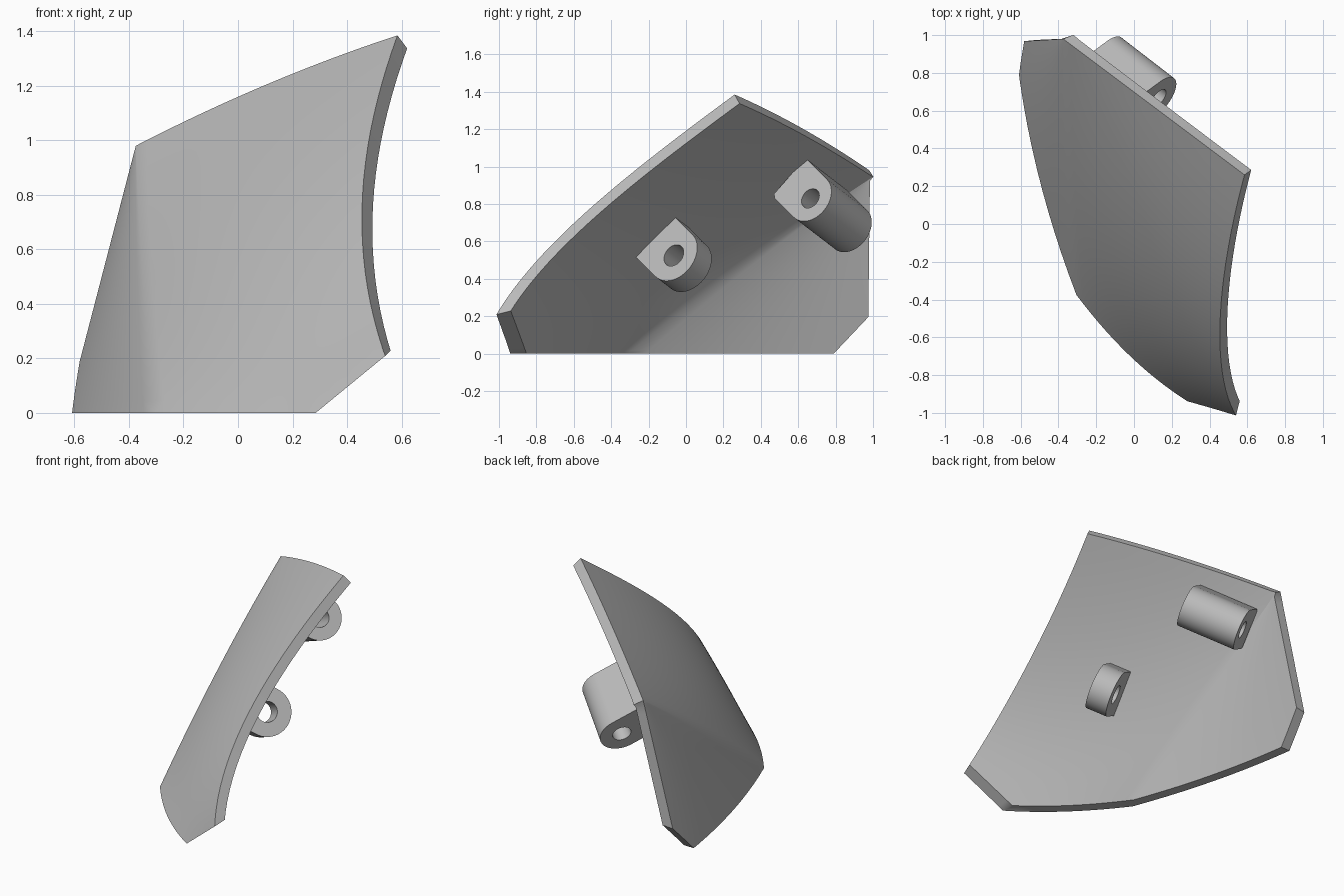
import bpy, bmesh, math
from mathutils import Vector

cube = bpy.data.objects.get("Cube")
if cube:
    bpy.data.objects.remove(cube, do_unlink=True)

grey = bpy.data.materials.new("plain_grey")
grey.use_nodes = True
grey.diffuse_color = (0.5, 0.5, 0.5, 1)
grey.node_tree.nodes["Principled BSDF"].inputs["Base Color"].default_value = (0.5, 0.5, 0.5, 1)


def add_object(name, bm):
    mesh = bpy.data.meshes.new(name)
    bm.to_mesh(mesh)
    bm.free()
    mesh.materials.append(grey)
    obj = bpy.data.objects.new(name, mesh)
    bpy.context.collection.objects.link(obj)
    bpy.ops.object.select_all(action="DESELECT")
    obj.select_set(True)
    bpy.context.view_layer.objects.active = obj
    return obj


def curve(*points):
    """Smooth curve through evenly spaced points."""
    pts = [Vector(p) for p in points]
    n = len(pts) - 1

    def at(u):
        total = Vector()
        for i, p in enumerate(pts):
            weight = 1.0
            for j in range(n + 1):
                if j != i:
                    weight *= (u * n - j) / (i - j)
            total += p * weight
        return total
    return at


def patch(bm, left, right, low, high, rows, cols):
    """Surface blended between four edge curves, run a little below the floor."""
    a, b, c, d = low(0), low(1), high(0), high(1)
    grid = []
    for i in range(-3, rows + 1):
        s = i / rows
        row = []
        for j in range(cols + 1):
            t = j / cols
            p = left(s) * (1 - t) + right(s) * t + low(t) * (1 - s) + high(t) * s
            p -= (a * (1 - t) + b * t) * (1 - s) + (c * (1 - t) + d * t) * s
            row.append(bm.verts.new(p))
        grid.append(row)
    for r0, r1 in zip(grid, grid[1:]):
        for j in range(cols):
            bm.faces.new((r0[j], r0[j + 1], r1[j + 1], r1[j]))


# Curved panel: a broad face and a side face meeting at a fold
fold_foot, fold_top = (-0.305, -0.375, 0), (-0.375, 0.98, 0.98)
front_foot, peak, back_foot = (0.63, -1.11, 0), (0.585, 0.26, 1.385), (-0.63, 0.965, 0)
fold = curve(fold_foot, (-0.35, 0.30, 0.515), fold_top)
free_edge = curve(front_foot, (0.475, -0.83, 0.46), (0.468, -0.345, 0.92), peak)
front_base = curve(fold_foot, (0.007, -0.725, 0), (0.318, -0.96, 0), front_foot)
top_edge = curve(fold_top, (0.105, 0.62, 1.205), peak)
side_base = curve(fold_foot, (-0.515, 0.295, 0), back_foot)

bm = bmesh.new()
patch(bm, fold, free_edge, front_base, top_edge, 24, 24)
patch(bm, fold, curve(back_foot, fold_top), side_base, curve(fold_top, fold_top), 24, 12)
bmesh.ops.remove_doubles(bm, verts=bm.verts, dist=0.0005)
bmesh.ops.recalc_face_normals(bm, faces=bm.faces)
bm.faces.ensure_lookup_table()
if bm.faces[0].normal.dot(Vector((-0.7, -0.5, 0.5))) < 0:
    bmesh.ops.reverse_faces(bm, faces=bm.faces)
panel = add_object("curved_panel", bm)
shell = panel.modifiers.new("thickness", "SOLIDIFY")
shell.thickness = 0.065
shell.offset = -1
shell.use_even_offset = True
bpy.ops.object.modifier_apply(modifier=shell.name)

# Trim the panel flat at the floor and across its two lower corners
bm = bmesh.new()
bm.from_mesh(panel.data)
for point, outward in (((0, 0, 0), (0, 0, -1)),
                       ((0.285, -0.94, 0), (0.64, 0.03, -0.77)),
                       ((-0.62, 0.79, 0), (0, 0.73, -0.69))):
    bmesh.ops.bisect_plane(bm, geom=bm.verts[:] + bm.edges[:] + bm.faces[:], dist=1e-5,
                           plane_co=point, plane_no=outward, clear_outer=True)
    bmesh.ops.holes_fill(bm, edges=[e for e in bm.edges if e.is_boundary], sides=0)
bmesh.ops.recalc_face_normals(bm, faces=bm.faces)
bm.to_mesh(panel.data)
bm.free()
bpy.ops.object.shade_smooth_by_angle(angle=math.radians(42))

# Pierced lugs on the inner side, sharing one axis direction
axis = Vector((0.718, -0.553, 0.424)).normalized()
inward = Vector((0.69, 0.51, -0.51))
inward = (inward - axis * inward.dot(axis)).normalized()
across = axis.cross(inward)


def lug(name, centre, radius, bore, length, reach):
    bm = bmesh.new()
    sides = 64
    rings = []
    for back in (0, length):
        for hole in (False, True):
            ring = []
            for k in range(sides):
                ang = math.tau * k / sides
                c, s = math.cos(ang), math.sin(ang)
                size = radius
                if hole:
                    size = bore
                elif s < 0:
                    size = min(radius / max(abs(c), 1e-6), reach / -s)
                ring.append(bm.verts.new(Vector(centre) - axis * back
                                         + (across * c + inward * s) * size))
            rings.append(ring)
    outer, inner, far_outer, far_inner = rings
    for p, q in ((outer, inner), (inner, far_inner), (far_inner, far_outer), (far_outer, outer)):
        for k in range(sides):
            m = (k + 1) % sides
            bm.faces.new((p[k], p[m], q[m], q[k]))
    bmesh.ops.recalc_face_normals(bm, faces=bm.faces)
    add_object(name, bm)
    bpy.ops.object.shade_smooth_by_angle(angle=math.radians(30))


lug("short_lug", (0.258, -0.065, 0.525), 0.15, 0.063, 0.14, 0.235)
lug("long_lug", (0.13, 0.665, 0.83), 0.135, 0.057, 0.39, 0.225)
